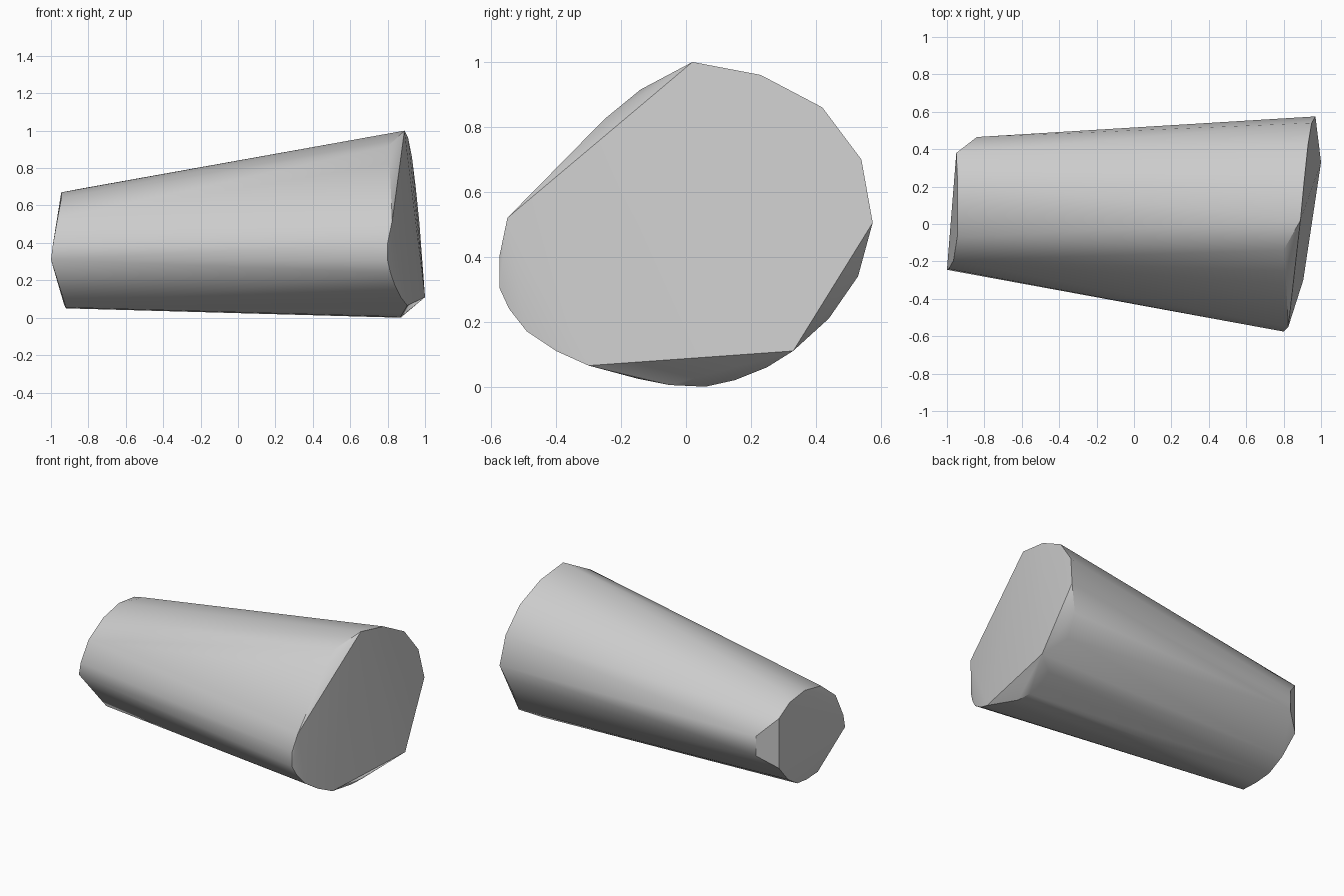
import bpy
import bmesh
import math

default_cube = bpy.data.objects.get("Cube")
if default_cube:
    bpy.data.objects.remove(default_cube, do_unlink=True)


def make_material(name, colour):
    material = bpy.data.materials.new(name)
    material.use_nodes = True
    material.diffuse_color = colour
    shader = next(node for node in material.node_tree.nodes if node.type == "BSDF_PRINCIPLED")
    shader.inputs["Base Color"].default_value = colour
    return material


def make_hull(name, outlines, material, sharp_angle):
    """Wrap a convex skin around the outline points of a solid."""
    shape = bmesh.new()
    for outline in outlines:
        for point in outline:
            shape.verts.new(point)
    bmesh.ops.convex_hull(shape, input=shape.verts[:])
    loose = [vert for vert in shape.verts if not vert.link_faces]
    bmesh.ops.delete(shape, geom=loose, context="VERTS")
    bmesh.ops.recalc_face_normals(shape, faces=shape.faces[:])
    mesh = bpy.data.meshes.new(name)
    shape.to_mesh(mesh)
    shape.free()
    mesh.materials.append(material)
    solid = bpy.data.objects.new(name, mesh)
    bpy.context.collection.objects.link(solid)
    bpy.ops.object.select_all(action="DESELECT")
    solid.select_set(True)
    bpy.context.view_layer.objects.active = solid
    bpy.ops.object.shade_smooth_by_angle(angle=math.radians(sharp_angle))
    return solid


# Rim of the wide end face
wide_face = [
    (.89, .02, 1), (.91, .23, .96), (.93, .42, .86), (.95, .54, .7),
    (.97, .575, .505), (1, .33, .11), (.905, -.3, .065), (.87, -.4, .11),
    (.84, -.49, .17), (.815, -.545, .24), (.8, -.575, .305),
    (.8, -.575, .4), (.825, -.55, .52),
]

# Rounded wall behind the straight cuts of the wide end
wide_wall = [
    (.81, -.25, .825), (.8, -.14, .915),
    (.87, -.15, .025), (.87, -.05, .005), (.87, .06, 0), (.87, .15, .02),
    (.88, .25, .06), (.89, .44, .21), (.91, .53, .34),
]

# Rim of the narrow end face
narrow_face = [
    (-1, -.245, .31), (-.99, -.24, .39), (-.965, -.195, .53),
    (-.945, -.07, .635), (-.945, .1, .67), (-.945, .26, .65),
    (-.95, .38, .59), (-.95, .38, .26), (-.94, .27, .14),
    (-.93, .16, .07), (-.92, .05, .05), (-.92, -.07, .055),
]

# Rounded wall behind the straight cuts of the narrow end
narrow_wall = [
    (-.84, .215, .69), (-.84, .465, .475), (-.84, .465, .345),
]

clay = make_material("plain_grey", (.6, .6, .6, 1))
make_hull("tapered_block", (wide_face, wide_wall, narrow_face, narrow_wall), clay, 30)
